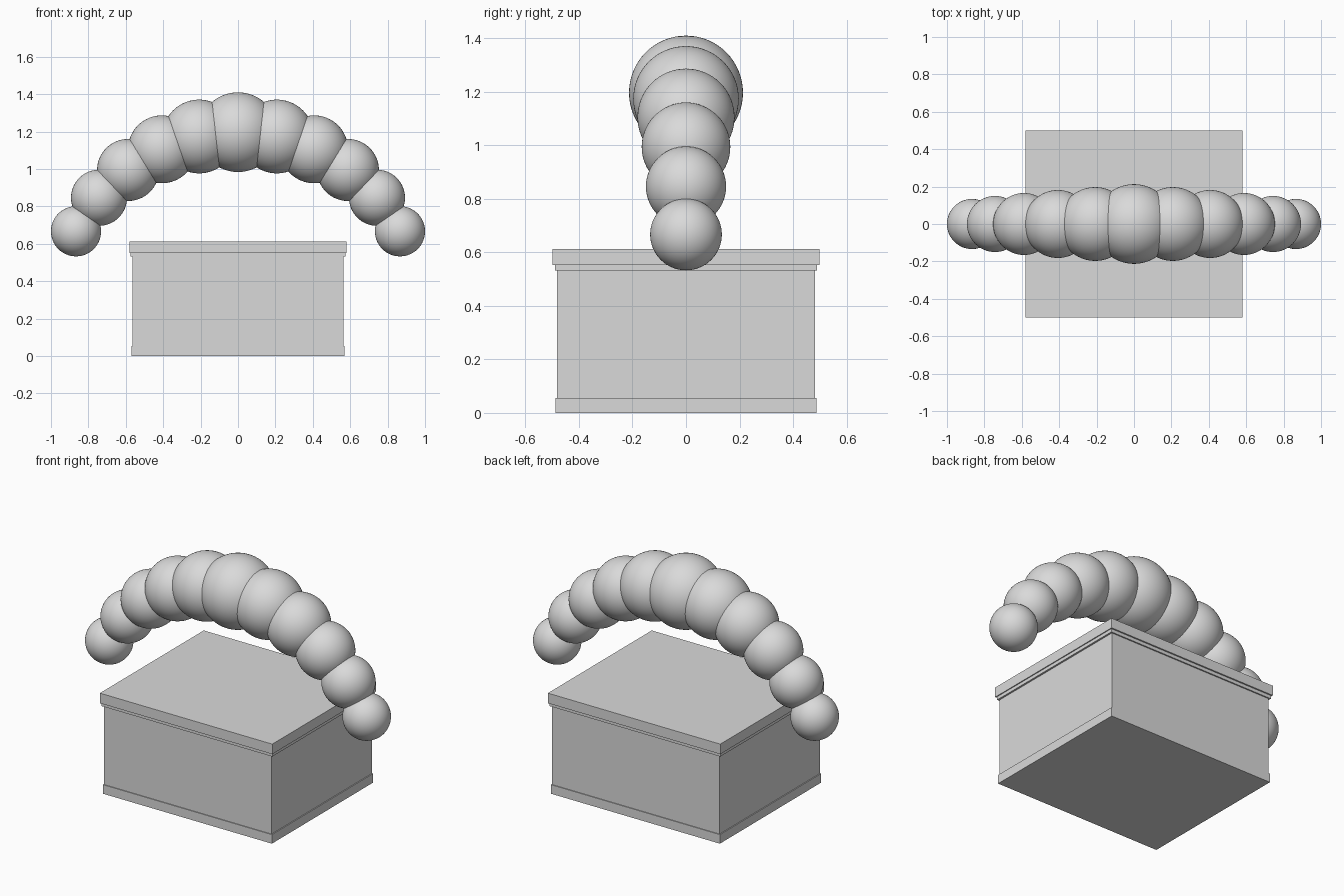
import bpy
import math

if "Cube" in bpy.data.objects:
    bpy.data.objects.remove(bpy.data.objects["Cube"])

grey = bpy.data.materials.new("light grey")
grey.diffuse_color = (0.7, 0.7, 0.7, 1.0)
grey.use_nodes = True
grey.node_tree.nodes["Principled BSDF"].inputs["Base Color"].default_value = grey.diffuse_color


def block(name, hx, hy, z0, z1):
    """Box with half sizes hx, hy between heights z0 and z1."""
    bpy.ops.mesh.primitive_cube_add(size=1, location=(0, 0, (z0 + z1) / 2))
    ob = bpy.context.object
    ob.name = name
    ob.scale = (2 * hx, 2 * hy, z1 - z0)
    bpy.ops.object.transform_apply(location=False, rotation=False, scale=True)
    ob.data.materials.append(grey)


def ball(name, x, z, r):
    bpy.ops.mesh.primitive_uv_sphere_add(segments=64, ring_count=32, radius=r,
                                         location=(x, 0, z))
    ob = bpy.context.object
    ob.name = name
    ob.data.materials.append(grey)
    bpy.ops.object.shade_smooth()


# Box: plinth, body, lip and lid
block("box_base", 0.569, 0.487, 0.0, 0.055)
block("box_body", 0.563, 0.482, 0.002, 0.56)
block("box_lip", 0.574, 0.490, 0.532, 0.556)
block("box_lid", 0.580, 0.499, 0.552, 0.613)

# Arch of balls, largest in the middle, shrinking to both ends
for k in range(-5, 6):
    a = math.radians(12 * k)
    ball(f"arch_ball_{k + 6}", math.sin(a), 0.137 + 1.06 * math.cos(a),
         0.213 - 0.0158 * abs(k))
